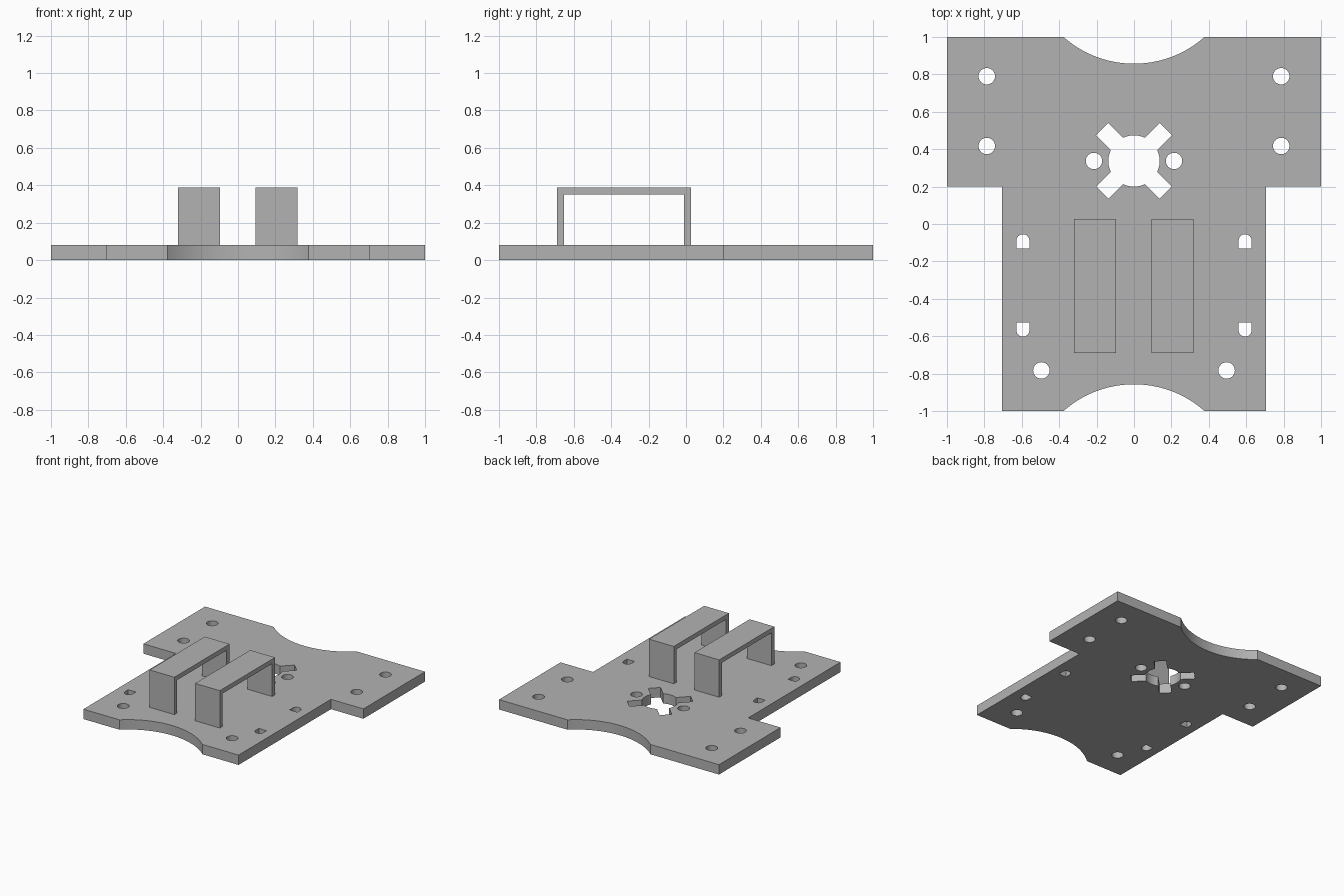
import bpy, bmesh
from math import sin, cos, pi, asin, sqrt, radians
from mathutils import Vector

cube = bpy.data.objects.get("Cube")
if cube:
    bpy.data.objects.remove(cube)

THICK = 0.081

grey = bpy.data.materials.new("plain grey")
grey.use_nodes = True
grey.diffuse_color = (0.45, 0.45, 0.45, 1)
grey.node_tree.nodes["Principled BSDF"].inputs["Base Color"].default_value = grey.diffuse_color


def arc(cx, cy, r, start, end, n):
    """Points along an arc, angles in radians."""
    return [(cx + r * cos(start + (end - start) * i / n),
             cy + r * sin(start + (end - start) * i / n)) for i in range(n + 1)]


def circle(cx, cy, r=0.044, n=32):
    return arc(cx, cy, r, 0, 2 * pi, n)[:-1]


def arched_slot(cx, flat_y, side):
    """Slot with one flat end and one round end towards side (+1 back, -1 front)."""
    r = 0.035
    bow = arc(cx, flat_y + side * 0.04, r, 0, side * pi, 16)
    return [(cx - r, flat_y), (cx + r, flat_y)] + bow


def cross_opening(cx, cy, r=0.137, half=0.046, reach=0.24):
    """Round opening with four diagonal notches."""
    a = asin(half / r)
    pts = []
    for k in range(4):
        d = radians(45 + 90 * k)
        u, v = Vector((cos(d), sin(d))), Vector((-sin(d), cos(d)))
        for s in (-1, 1):
            p = Vector((cx, cy)) + u * reach + v * half * s
            pts.append((p.x, p.y))
        pts += arc(cx, cy, r, d + a, d + pi / 2 - a, 10)
    return pts


def outline():
    """T-shaped plate with a shallow scoop at the front and the back."""
    half, depth = 0.377, 0.143
    r = (half ** 2 + depth ** 2) / (2 * depth)
    a = asin(half / r)
    cy = 1 - depth + r
    front = arc(0, -cy, r, pi / 2 + a, pi / 2 - a, 40)
    back = arc(0, cy, r, -pi / 2 + a, -pi / 2 - a, 40)
    right_side = [(0.705, -1), (0.705, 0.2), (1, 0.2), (1, 1)]
    left_side = [(-x, y) for x, y in reversed(right_side)]
    return front + right_side + back + left_side


def finish(name, mesh):
    mesh.materials.clear()
    mesh.materials.append(grey)
    ob = bpy.data.objects.new(name, mesh)
    bpy.context.collection.objects.link(ob)
    return ob


# Base plate: filled outline with openings
loops = [outline(), cross_opening(0, 0.337)]
for s in (-1, 1):
    loops += [circle(s * x, y) for x, y in
              ((0.787, 0.79), (0.787, 0.417), (0.214, 0.337), (0.495, -0.783))]
    loops += [arched_slot(s * 0.594, -0.13, 1), arched_slot(s * 0.594, -0.527, -1)]

curve = bpy.data.curves.new("plate_profile", "CURVE")
curve.dimensions = "2D"
curve.fill_mode = "BOTH"
curve.extrude = THICK / 2
for pts in loops:
    sp = curve.splines.new("POLY")
    sp.points.add(len(pts) - 1)
    for p, (x, y) in zip(sp.points, pts):
        p.co = (x, y, 0, 1)
    sp.use_cyclic_u = True
helper = bpy.data.objects.new("plate_profile", curve)
bpy.context.collection.objects.link(helper)
bpy.context.view_layer.update()
dg = bpy.context.evaluated_depsgraph_get()
mesh = bpy.data.meshes.new_from_object(helper.evaluated_get(dg))
bpy.data.objects.remove(helper)

bm = bmesh.new()
bm.from_mesh(mesh)
bmesh.ops.remove_doubles(bm, verts=bm.verts, dist=0.0005)
bmesh.ops.translate(bm, verts=bm.verts, vec=(0, 0, THICK / 2))
bmesh.ops.recalc_face_normals(bm, faces=bm.faces)
bm.to_mesh(mesh)
bm.free()
plate = finish("base_plate", mesh)
bpy.ops.object.select_all(action="DESELECT")
plate.select_set(True)
bpy.context.view_layer.objects.active = plate
bpy.ops.object.shade_smooth_by_angle(angle=radians(30))


# Two strap brackets: a U profile extruded sideways
def bracket(name, x0, x1):
    y0, y1, top, wall = -0.69, 0.026, 0.388, 0.037
    profile = [(y0, THICK), (y0, top), (y1, top), (y1, THICK),
               (y1 - wall, THICK), (y1 - wall, top - wall),
               (y0 + wall, top - wall), (y0 + wall, THICK)]
    bm = bmesh.new()
    face = bm.faces.new([bm.verts.new((x0, y, z)) for y, z in profile])
    ext = bmesh.ops.extrude_face_region(bm, geom=[face], use_keep_orig=True)
    moved = [g for g in ext["geom"] if isinstance(g, bmesh.types.BMVert)]
    bmesh.ops.translate(bm, verts=moved, vec=(x1 - x0, 0, 0))
    bmesh.ops.recalc_face_normals(bm, faces=bm.faces)
    me = bpy.data.meshes.new(name)
    bm.to_mesh(me)
    bm.free()
    finish(name, me)


bracket("left_bracket", 0.093, 0.318)
bracket("right_bracket", -0.32, -0.095)
